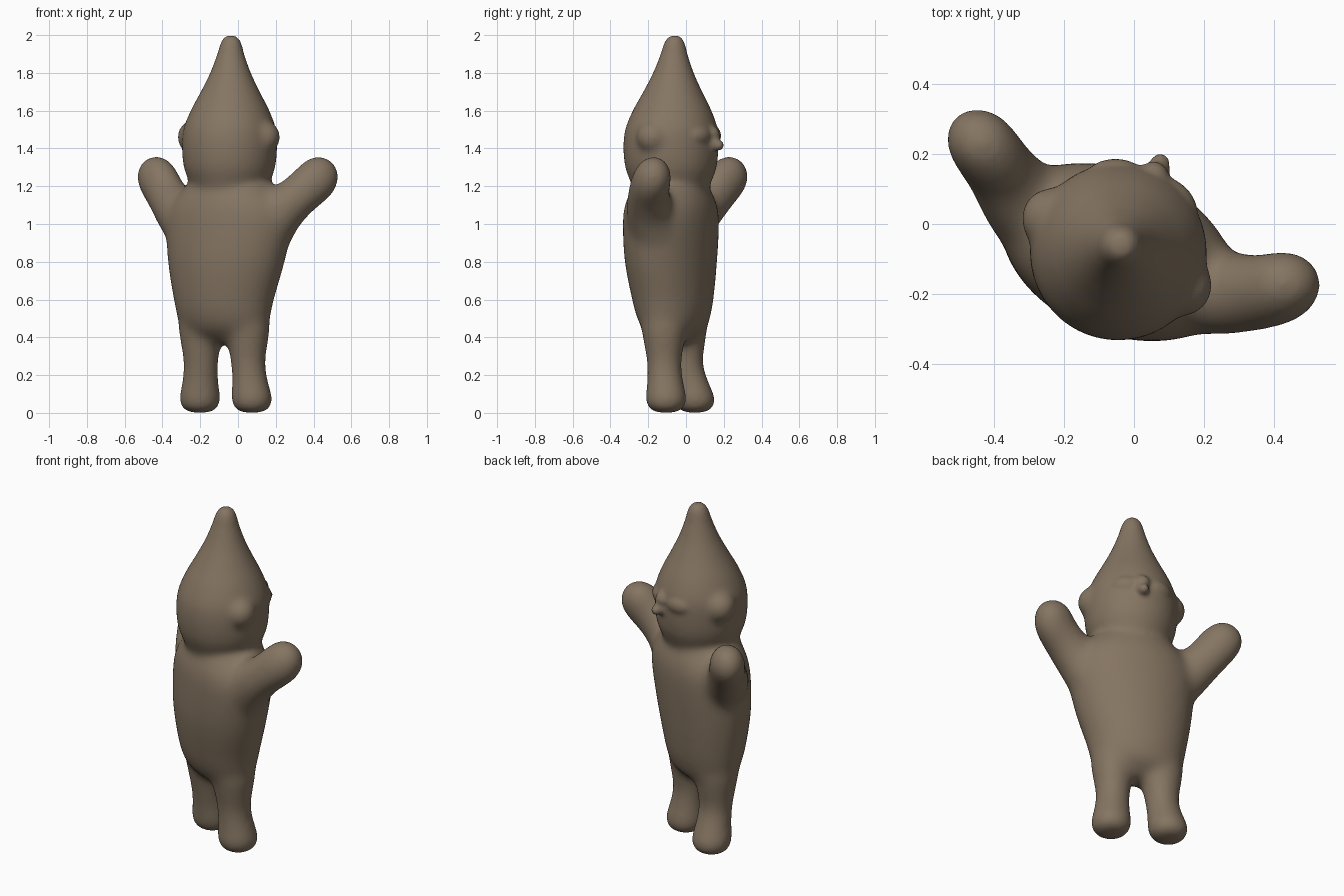
import bpy, bmesh, math
from mathutils import Vector, Matrix

cube = bpy.data.objects.get("Cube")
if cube:
    bpy.data.objects.remove(cube, do_unlink=True)

YAW = math.radians(-24)  # the figure stands turned from the axes
SIDES = 48


def smooth_path(points, steps=5):
    """Soft curve through points of any dimension."""
    pts = [Vector(p) for p in points]
    pts = [pts[0]] + pts + [pts[-1]]
    path = []
    for a, b, c, d in zip(pts, pts[1:], pts[2:], pts[3:]):
        for k in range(steps):
            t = k / steps
            path.append(b + (c - a) * (t / 2) + (a * 2 - b * 5 + c * 4 - d) * (t * t / 2)
                        + (b * 3 - a - c * 3 + d) * (t ** 3 / 2))
    return path + [pts[-1]]


def loft(bm, sections):
    """Closed skin through turned ellipses: (x, y, z, half width, half depth)."""
    turn = Matrix.Rotation(YAW, 3, 'Z')
    rings = []
    for x, y, z, a, b in smooth_path(sections):
        ring = []
        for i in range(SIDES):
            t = math.tau * i / SIDES
            p = turn @ Vector((a * math.cos(t), b * math.sin(t), 0))
            ring.append(bm.verts.new(p + Vector((x, y, z))))
        rings.append(ring)
    for low, high in zip(rings, rings[1:]):
        for i in range(SIDES):
            j = (i + 1) % SIDES
            bm.faces.new((low[i], low[j], high[j], high[i]))
    bm.faces.new(rings[0][::-1])
    bm.faces.new(rings[-1])


def ball(bm, centre, size, angle=0.0):
    matrix = (Matrix.Translation(centre) @ Matrix.Rotation(angle, 4, 'Z')
              @ Matrix.Diagonal((*size, 1)))
    bmesh.ops.create_uvsphere(bm, u_segments=24, v_segments=16, radius=1, matrix=matrix)


def limb(bm, points, degrees=0):
    """Run of overlapping balls through (x, y, z, radius, half depth)."""
    for x, y, z, r, depth in smooth_path(points):
        ball(bm, (x, y, z), (r, depth, r), math.radians(degrees))


def fuse(obj, bm, voxel, rounds):
    """Merge overlapping pieces into one soft skin and return it for more work."""
    bm.to_mesh(obj.data)
    bm.free()
    remesh = obj.modifiers.new("Fuse", 'REMESH')
    remesh.mode = 'VOXEL'
    remesh.voxel_size = voxel
    soften = obj.modifiers.new("Soften", 'SMOOTH')
    soften.factor = 0.5
    soften.iterations = rounds
    bpy.context.view_layer.update()
    graph = bpy.context.evaluated_depsgraph_get()
    obj.data = bpy.data.meshes.new_from_object(obj.evaluated_get(graph))
    obj.modifiers.clear()
    skin = bmesh.new()
    skin.from_mesh(obj.data)
    return skin


figure = bpy.data.objects.new("gnome_figure", bpy.data.meshes.new("gnome_figure"))
bpy.context.collection.objects.link(figure)
bm = bmesh.new()

# Torso, narrowing to a ridge between the legs
loft(bm, [(-.075, -.06, .37, .16, .06), (-.075, -.06, .43, .238, .14),
          (-.075, -.066, .5, .257, .178), (-.075, -.07, .6, .278, .202),
          (-.062, -.08, .8, .325, .226), (-.045, -.08, 1.0, .352, .232),
          (-.04, -.08, 1.1, .33, .225), (-.04, -.08, 1.18, .265, .2),
          (-.045, -.08, 1.25, .2, .18)])

# Legs with rounded feet, leaning in towards the hips
for foot, hip in (((.074, -.105), (.05, -.117)), ((-.202, .047), (-.196, -.008))):
    sections = []
    for z, lean, r in ((0, 0, .055), (.02, 0, .095), (.07, 0, .113), (.16, .4, .099),
                       (.26, .85, .093), (.36, .95, .108), (.46, 1, .124)):
        x, y = Vector(foot).lerp(Vector(hip), lean)
        sections.append((x, y, z, r, r))
    loft(bm, sections)

# Raised arms with slightly flattened hands
limb(bm, [(.12, -.15, .94, .16, .15), (.22, -.19, 1.06, .13, .128),
          (.32, -.197, 1.15, .115, .114), (.4, -.186, 1.22, .118, .106),
          (.425, -.172, 1.25, .113, .098)])
limb(bm, [(-.2, -.04, .95, .17, .15), (-.3, .05, 1.05, .14, .125),
          (-.37, .14, 1.14, .118, .104), (-.415, .203, 1.22, .12, .1),
          (-.433, .228, 1.25, .114, .098)], -44)
bm = fuse(figure, bm, .012, 40)

# Head and pointed hat
profile = [(1.16, .19), (1.22, .213), (1.3, .242), (1.4, .252), (1.5, .246),
           (1.6, .209), (1.7, .157), (1.8, .109), (1.9, .073), (1.95, .06),
           (1.985, .044), (2.003, .02)]
loft(bm, [(-.045 + .008 * max(0, (z - 1.4) / .6), -.08 + .02 * max(0, (z - 1.4) / .6), z, r, r)
          for z, r in profile])

# Ears
ball(bm, (.135, -.175, 1.46), (.09, .09, .09))
ball(bm, (-.233, .015, 1.46), (.09, .09, .09))
bm = fuse(figure, bm, .012, 16)

# Face: two brow ridges, small nose and forehead bump
for degrees in (42, 93):
    t = math.radians(degrees)
    centre = (-.045 + .212 * math.cos(t), -.08 + .212 * math.sin(t), 1.468)
    ball(bm, centre, (.056, .085, .055), t)
limb(bm, [(.06, .13, 1.43, .042, .042), (.074, .172, 1.416, .03, .03)])
ball(bm, (.055, .133, 1.475), (.046, .046, .046))
fuse(figure, bm, .011, 9).free()

# Single clay colour
clay = bpy.data.materials.new("brown_clay")
clay.use_nodes = True
colour = (.235, .178, .122, 1)
clay.diffuse_color = colour
clay.node_tree.nodes["Principled BSDF"].inputs["Base Color"].default_value = colour
figure.data.materials.clear()
figure.data.materials.append(clay)
figure.data.polygons.foreach_set("use_smooth", [True] * len(figure.data.polygons))
figure.data.update()
